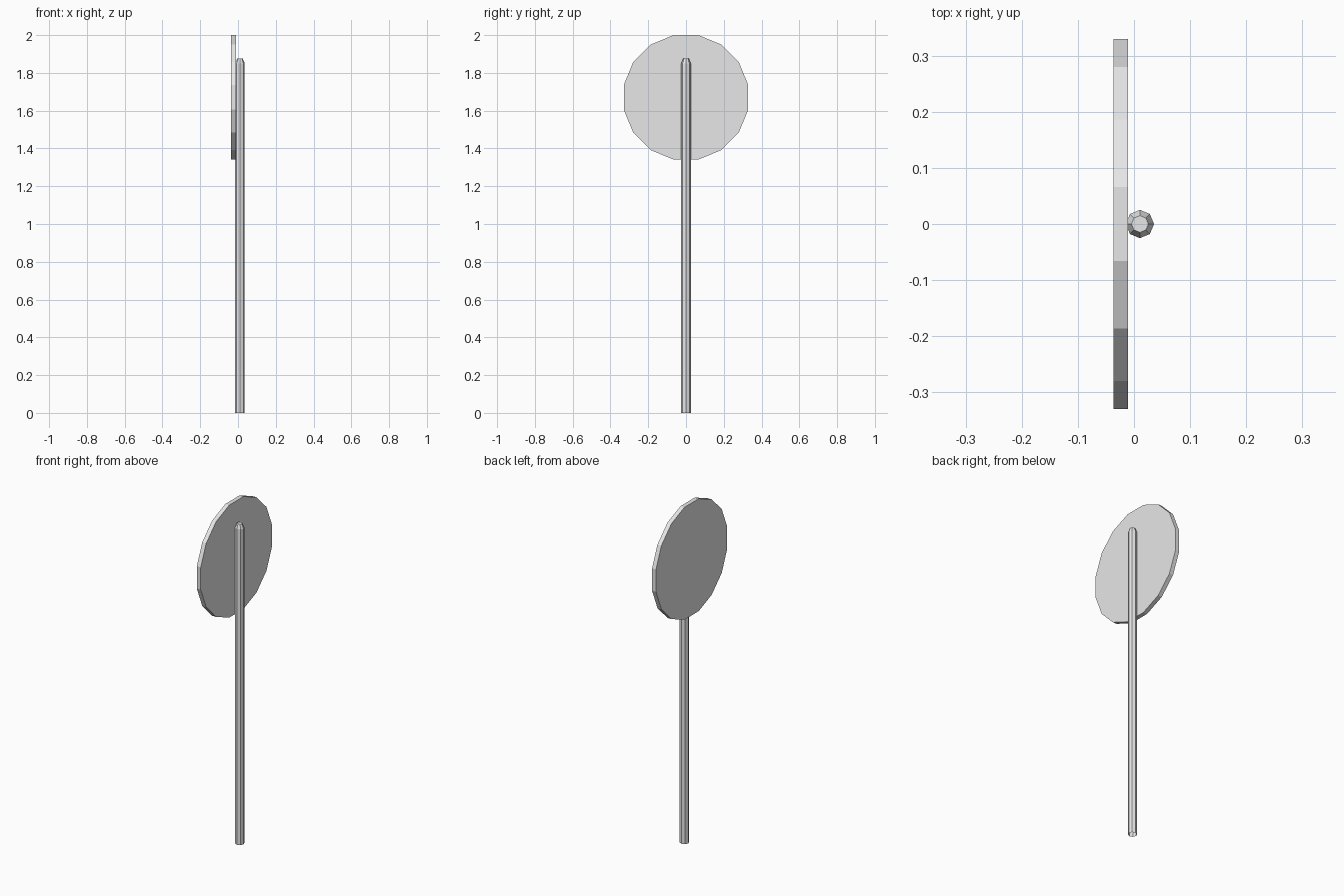
import bpy, bmesh, math

if "Cube" in bpy.data.objects:
    bpy.data.objects.remove(bpy.data.objects["Cube"])

grey = bpy.data.materials.new("light_grey")
grey.diffuse_color = (0.8, 0.8, 0.8, 1)
grey.use_nodes = True
grey.node_tree.nodes["Principled BSDF"].inputs["Base Color"].default_value = grey.diffuse_color


def make_object(name, bm):
    bmesh.ops.recalc_face_normals(bm, faces=bm.faces)
    mesh = bpy.data.meshes.new(name)
    bm.to_mesh(mesh)
    bm.free()
    mesh.materials.append(grey)
    obj = bpy.data.objects.new(name, mesh)
    bpy.context.collection.objects.link(obj)
    return obj


def ring(bm, sides, radius, z, phase=0.0):
    step = 2 * math.pi / sides
    return [bm.verts.new((radius * math.cos(i * step + phase),
                          radius * math.sin(i * step + phase), z)) for i in range(sides)]


def lathe(name, sides, profile, phase=0.0, bottom_cap=True):
    """Stack flat-sided rings of (radius, z) and cap the ends."""
    bm = bmesh.new()
    rings = [ring(bm, sides, r, z, phase) for r, z in profile]
    for low, high in zip(rings, rings[1:]):
        for i in range(sides):
            j = (i + 1) % sides
            bm.faces.new((low[i], low[j], high[j], high[i]))
    bm.faces.new(rings[-1])
    if bottom_cap:
        bm.faces.new(rings[0][::-1])
    return make_object(name, bm)


# Eight-sided post with a chamfered top and an open foot
post = lathe("post", 8, [(0.0252, 0), (0.0252, 1.85), (0.015, 1.875)], bottom_cap=False)
post.location = (0.0105, 0, 0)

# Sixteen-sided round sign plate, standing upright and facing sideways
plate = lathe("sign_plate", 16, [(0.336, -0.0127), (0.336, 0.0127)], math.pi / 16)
plate.rotation_euler = (0, math.pi / 2, 0)
plate.location = (-0.0235, 0, 1.6705)
